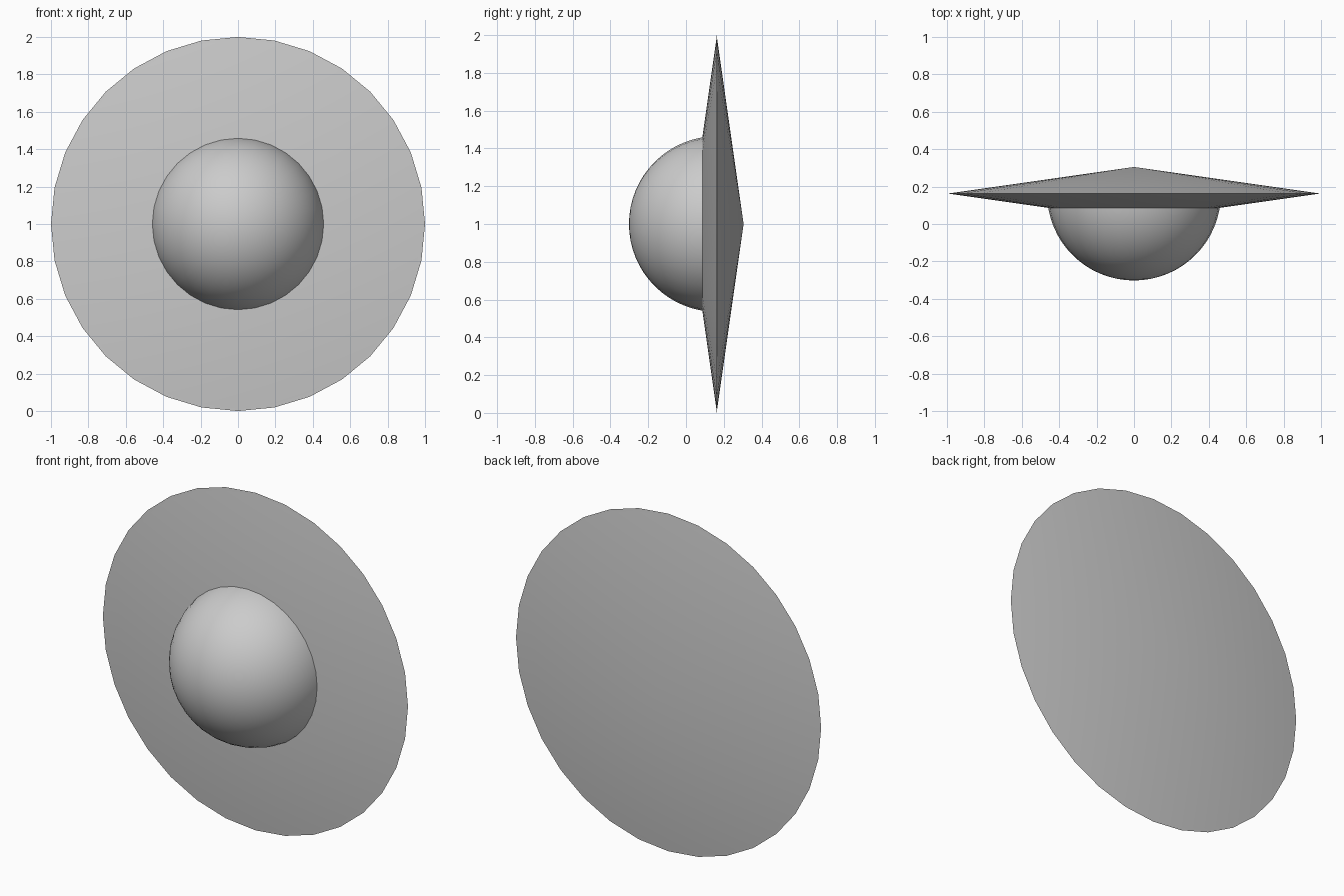
import bpy, bmesh, math
from mathutils import Matrix, Vector

cube = bpy.data.objects.get("Cube")
if cube:
    bpy.data.objects.remove(cube, do_unlink=True)

SIDES = 32
CENTRE = Vector((0, 0.163, 1))

grey = bpy.data.materials.new("light_grey")
colour = (0.6, 0.6, 0.6, 1)
grey.use_nodes = True
grey.diffuse_color = colour
grey.node_tree.nodes["Principled BSDF"].inputs["Base Color"].default_value = colour


def lathe(name, profile):
    """Spin (radius, y) points around the front-to-back axis."""
    bm = bmesh.new()
    verts = [bm.verts.new((r, y, 0)) for r, y in profile]
    edges = [bm.edges.new(pair) for pair in zip(verts, verts[1:])]
    bmesh.ops.spin(bm, geom=verts + edges, cent=(0, 0, 0), axis=(0, 1, 0),
                   angle=math.tau, steps=SIDES, use_duplicate=False)
    bmesh.ops.remove_doubles(bm, verts=bm.verts, dist=0.0004)
    bmesh.ops.recalc_face_normals(bm, faces=bm.faces)
    mesh = bpy.data.meshes.new(name)
    bm.to_mesh(mesh)
    bm.free()
    mesh.transform(Matrix.Translation(CENTRE))
    mesh.materials.append(grey)
    obj = bpy.data.objects.new(name, mesh)
    bpy.context.collection.objects.link(obj)
    bpy.ops.object.select_all(action='DESELECT')
    obj.select_set(True)
    bpy.context.view_layer.objects.active = obj
    bpy.ops.object.shade_smooth_by_angle(angle=math.radians(40))
    return obj


# Double-cone disc with a thin flattened rim
lathe("disc", [(0, -0.142), (0.98, -0.002), (1, 0), (0.98, 0.002), (0, 0.142)])

# Hemisphere bulging from the front, closed inside the disc
R = 0.465
arc = [i * math.pi / 32 for i in range(17)]
lathe("front_dome", [(R * math.sin(a), -R * math.cos(a)) for a in arc] + [(0, 0)])
